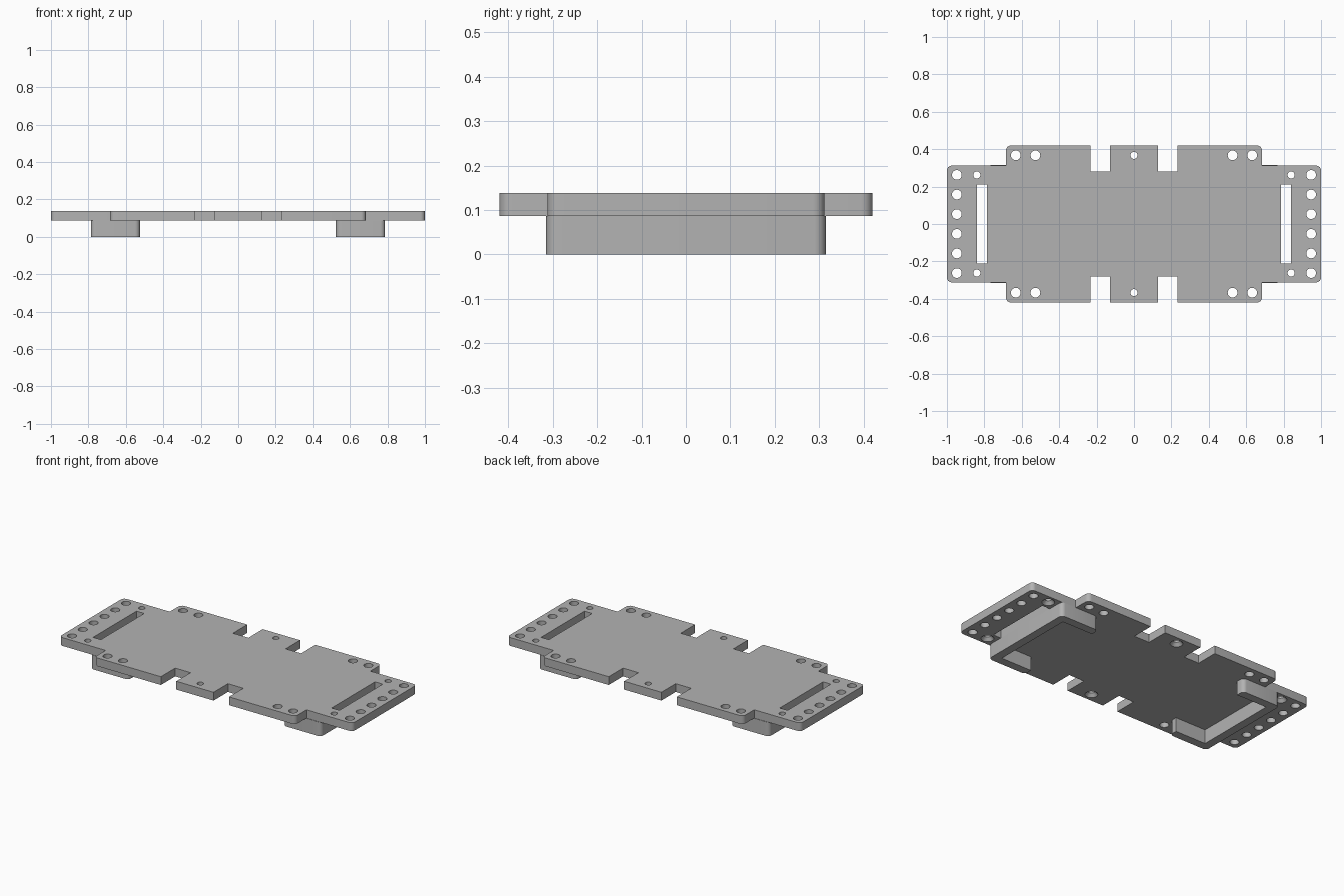
import bpy, bmesh, math
from mathutils import Vector

if "Cube" in bpy.data.objects:
    bpy.data.objects.remove(bpy.data.objects["Cube"])

Z0, Z1 = 0.087, 0.138      # underside and top of the plate
R = 0.026                  # rounded corner radius

grey = bpy.data.materials.new("plain grey")
grey.diffuse_color = (0.45, 0.45, 0.45, 1)
grey.use_nodes = True
grey.node_tree.nodes["Principled BSDF"].inputs["Base Color"].default_value = grey.diffuse_color


def rounded(points, steps=6):
    """Outline from (x, y, radius) corners; zero radius stays sharp."""
    out, n = [], len(points)
    for i, (x, y, r) in enumerate(points):
        p = Vector((x, y))
        if r == 0:
            out.append(p)
            continue
        a = (Vector(points[i - 1][:2]) - p).normalized() * r
        b = (Vector(points[(i + 1) % n][:2]) - p).normalized() * r
        for k in range(steps + 1):
            t = k / steps * math.pi / 2
            out.append(p + a * (1 - math.sin(t)) + b * (1 - math.cos(t)))
    return out


def prism(bm, outline, z0, z1):
    face = bm.faces.new([bm.verts.new((p[0], p[1], z0)) for p in outline])
    res = bmesh.ops.extrude_face_region(bm, geom=[face])
    verts = [v for v in res["geom"] if isinstance(v, bmesh.types.BMVert)]
    bmesh.ops.translate(bm, verts=verts, vec=(0, 0, z1 - z0))


def make(name, bm):
    bmesh.ops.recalc_face_normals(bm, faces=bm.faces)
    mesh = bpy.data.meshes.new(name)
    bm.to_mesh(mesh)
    bm.free()
    mesh.materials.append(grey)
    ob = bpy.data.objects.new(name, mesh)
    bpy.context.collection.objects.link(ob)
    return ob


def smooth(ob):
    bpy.ops.object.select_all(action="DESELECT")
    ob.select_set(True)
    bpy.context.view_layer.objects.active = ob
    bpy.ops.object.shade_smooth_by_angle(angle=math.radians(30))


# Plate outline: one quarter, mirrored round the centre
quarter = [(1.0, 0.312, R), (0.684, 0.312, 0), (0.684, 0.42, R),
           (0.232, 0.42, 0), (0.232, 0.281, 0), (0.127, 0.281, 0), (0.127, 0.42, 0)]
half = quarter + [(-x, y, r) for x, y, r in reversed(quarter)]
bm = bmesh.new()
prism(bm, rounded(half + [(-x, -y, r) for x, y, r in half]), Z0, Z1)
plate = make("plate", bm)

# Slots and holes
cut = bmesh.new()


def hole(x, y, r, sink=0):
    def ring(rad):
        return [(x + rad * math.cos(k * math.tau / 24), y + rad * math.sin(k * math.tau / 24))
                for k in range(24)]
    levels = [(Z0 - 0.02, r), (Z1 + 0.02, r)]
    if sink:   # countersink opening on the underside
        levels = [(Z0 - 0.01, sink), (Z0, sink), (Z0 + 0.02, r), (Z1 + 0.02, r)]
    rings = [[cut.verts.new((px, py, z)) for px, py in ring(rad)] for z, rad in levels]
    for lo, hi in zip(rings, rings[1:]):
        for k in range(24):
            cut.faces.new((lo[k], lo[(k + 1) % 24], hi[(k + 1) % 24], hi[k]))
    cut.faces.new(rings[0][::-1])
    cut.faces.new(rings[-1])


for sx in (-1, 1):
    prism(cut, [(sx * 0.787, -0.211), (sx * 0.84, -0.211), (sx * 0.84, 0.211), (sx * 0.787, 0.211)],
          Z0 - 0.02, Z1 + 0.02)
    for i in range(6):
        hole(sx * 0.947, (i - 2.5) * 0.105, R)
    for sy in (-1, 1):
        hole(sx * 0.84, sy * 0.262, 0.019, 0.036)
        hole(sx * 0.632, sy * 0.367, R)
        hole(sx * 0.527, sy * 0.367, R)
for sy in (-1, 1):
    hole(0, sy * 0.367, 0.019, 0.036)
cutter = make("hole_cutter", cut)
cutter.hide_render = True

mod = plate.modifiers.new("holes", "BOOLEAN")
mod.object = cutter
mod.operation = "DIFFERENCE"
mod.solver = "EXACT"
bpy.context.view_layer.objects.active = plate
bpy.ops.object.modifier_apply(modifier=mod.name)
bpy.data.objects.remove(cutter)
smooth(plate)

# U-shaped retaining walls under each end
for side, s in (("left", -1), ("right", 1)):
    shape = [(0.525, -0.315, R), (0.787, -0.315, R), (0.787, 0.315, R), (0.525, 0.315, R),
             (0.525, 0.263, 0), (0.735, 0.263, 0), (0.735, -0.263, 0), (0.525, -0.263, 0)]
    bm = bmesh.new()
    prism(bm, rounded([(s * x, y, r) for x, y, r in shape]), 0, Z0)
    smooth(make(side + "_end_wall", bm))
